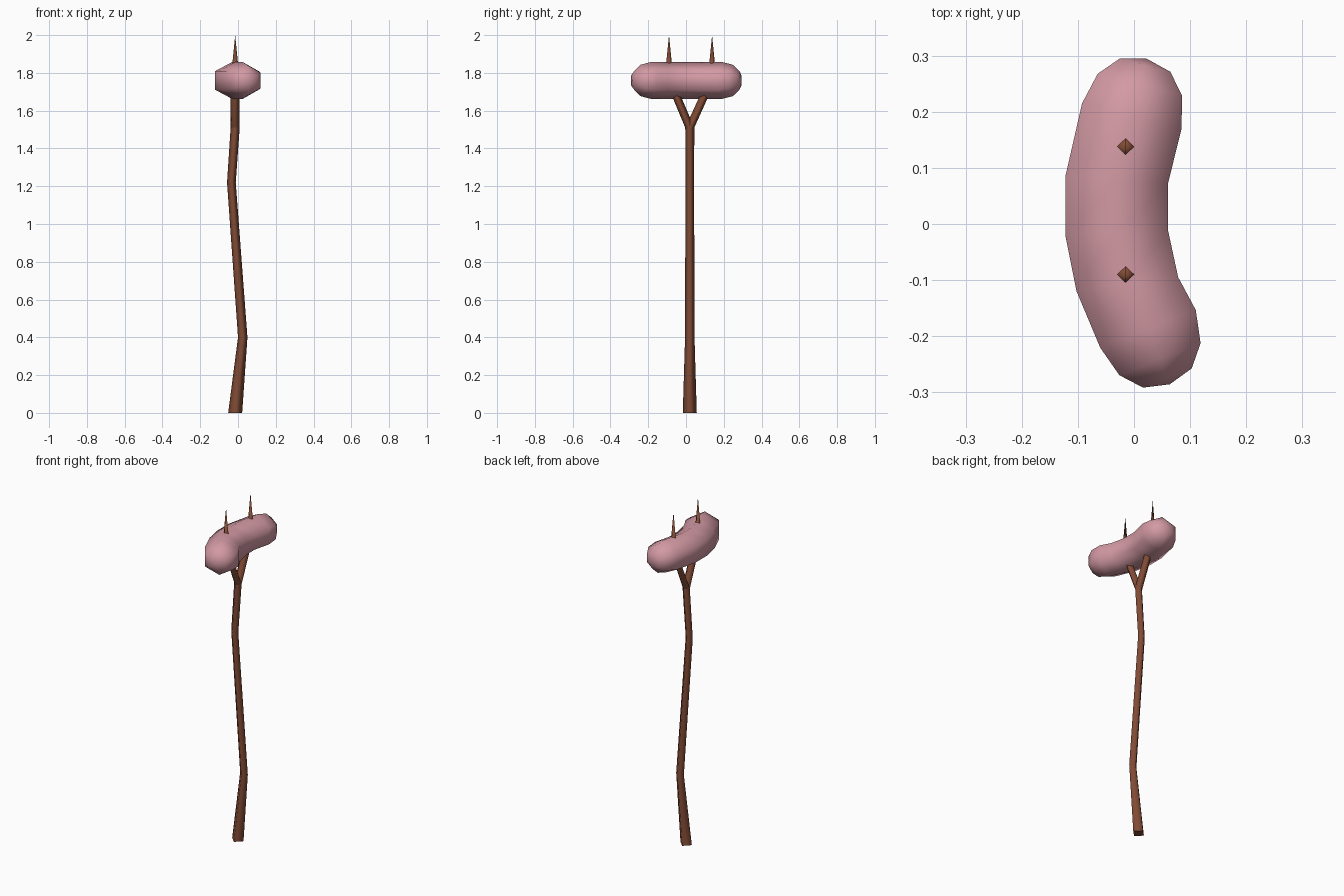
import bpy, bmesh, math
from mathutils import Vector

if "Cube" in bpy.data.objects:
    bpy.data.objects.remove(bpy.data.objects["Cube"])


def material(name, color):
    mat = bpy.data.materials.new(name)
    mat.diffuse_color = (*color, 1)
    mat.use_nodes = True
    mat.node_tree.nodes["Principled BSDF"].inputs["Base Color"].default_value = mat.diffuse_color
    return mat


def loft(name, rings, sides, mat, tips=(None, None)):
    """Skin rings of (centre, axis_a, axis_b); close ends with a tip point or a flat cap."""
    bm = bmesh.new()
    loops = []
    for centre, a, b in rings:
        angles = [2 * math.pi * i / sides for i in range(sides)]
        loops.append([bm.verts.new(centre + a * math.cos(t) + b * math.sin(t)) for t in angles])
    for lo, hi in zip(loops, loops[1:]):
        for i in range(sides):
            j = (i + 1) % sides
            bm.faces.new((lo[i], lo[j], hi[j], hi[i])).smooth = True
    for loop, tip in zip((loops[0], loops[-1]), tips):
        if tip is None:
            bm.faces.new(loop)
            for i in range(sides):
                bm.edges.get((loop[i], loop[(i + 1) % sides])).smooth = False
        else:
            point = bm.verts.new(tip)
            for i in range(sides):
                bm.faces.new((loop[i], loop[(i + 1) % sides], point)).smooth = True
    bmesh.ops.recalc_face_normals(bm, faces=bm.faces)
    mesh = bpy.data.meshes.new(name)
    bm.to_mesh(mesh)
    bm.free()
    mesh.materials.append(mat)
    obj = bpy.data.objects.new(name, mesh)
    bpy.context.collection.objects.link(obj)
    return obj


def wood_ring(x, y, z, r):
    return Vector((x, y, z)), Vector((r, 0, 0)), Vector((0, r, 0))


wood = material("wood", (0.22, 0.07, 0.035))
meat = material("meat", (0.65, 0.32, 0.37))

# Crooked four-sided stick
loft("stick", [wood_ring(-0.015, 0.02, 0, 0.037),
               wood_ring(0.025, 0.02, 0.4, 0.025),
               wood_ring(-0.035, 0.02, 1.22, 0.023),
               wood_ring(-0.015, 0.02, 1.51, 0.024)], 4, wood)

# Forked prongs that pierce the sausage and end in points
for side, y in (("front", -0.09), ("back", 0.138)):
    loft(side + "_prong", [wood_ring(-0.015, 0.02, 1.51, 0.024),
                           wood_ring(-0.015, y, 1.77, 0.023)],
         4, wood, (None, (-0.015, y, 2.0)))

# Curved six-sided sausage: body centres, then rounded ends
Z, W, H = 1.76, 0.0915, 0.0975
body = [(0.025, -0.187), (-0.012, -0.107), (-0.031, -0.015),
        (-0.031, 0.078), (-0.004, 0.192)]
start_dir, end_dir = Vector((0.367, -0.93, 0)), Vector((0.25, 0.968, 0))
tangents = [-start_dir, Vector((-0.13, 0.99, 0)) * 1.0, Vector((0.05, 1, 0)),
            Vector((0.08, 1, 0)), end_dir]
tangents[1] = Vector((-0.134, 0.99, 0))
tangents[2] = Vector((-0.055, 0.998, 0))


def meat_ring(centre, tangent, scale):
    t = tangent.normalized()
    across = Vector((t.y, -t.x, 0)) * W / math.cos(math.pi / 6) * scale
    return centre, Vector((0, 0, H * scale)), across


centres = [Vector((x, y, Z)) for x, y in body]
rings = [meat_ring(c, t, 1) for c, t in zip(centres, tangents)]
cap = [(0.058, 0.85), (0.094, 0.51)]
head = [meat_ring(centres[0] + start_dir * d, -start_dir, s) for d, s in reversed(cap)]
tail = [meat_ring(centres[-1] + end_dir * d, end_dir, s) for d, s in cap]
loft("sausage", head + rings + tail, 6, meat,
     (centres[0] + start_dir * 0.106, centres[-1] + end_dir * 0.106))
